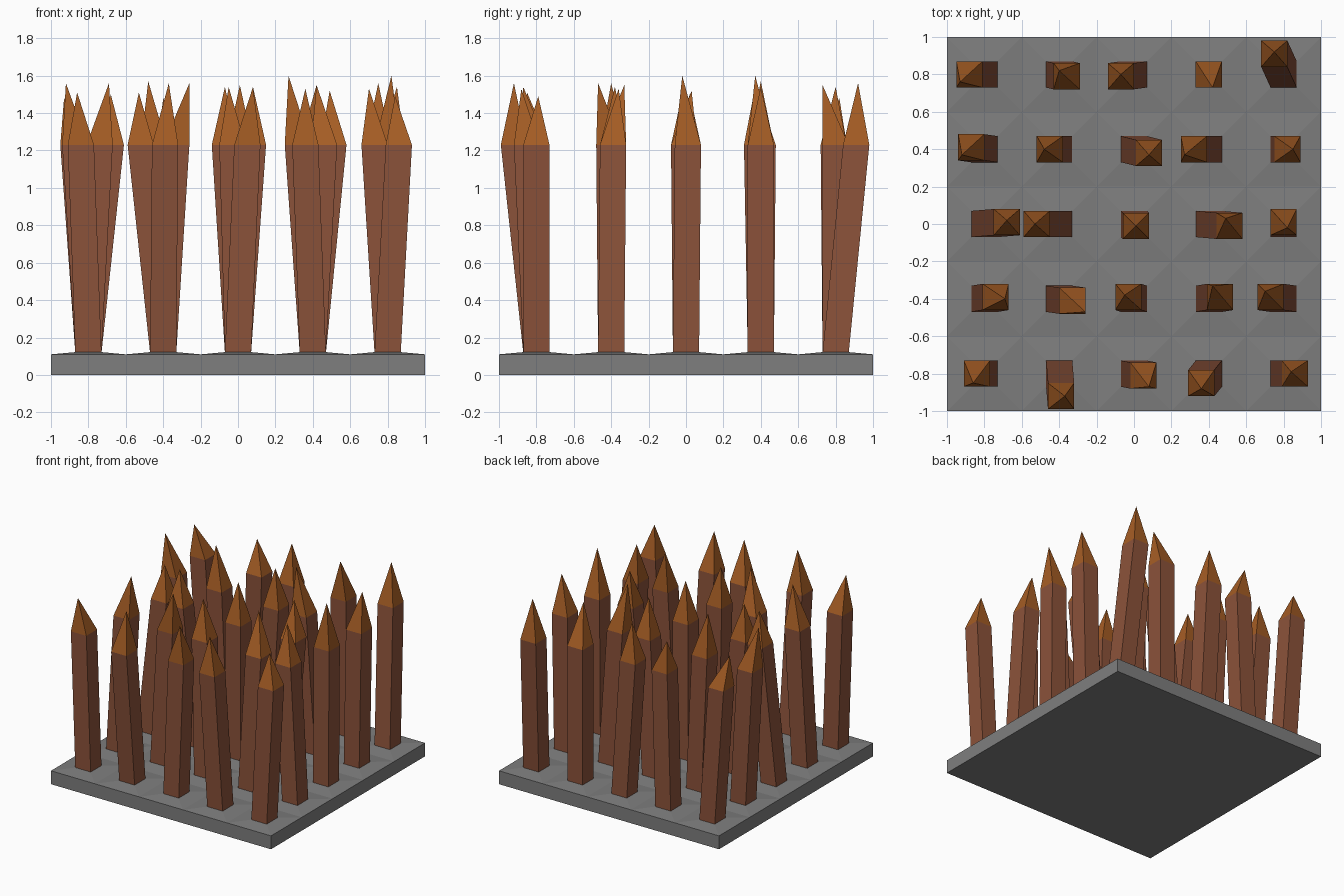
import bpy
import bmesh
from mathutils import Vector

default_cube = bpy.data.objects.get("Cube")
if default_cube:
    bpy.data.objects.remove(default_cube, do_unlink=True)


def make_material(name, colour):
    material = bpy.data.materials.new(name)
    material.use_nodes = True
    rgba = (*colour, 1.0)
    material.diffuse_color = rgba
    material.node_tree.nodes["Principled BSDF"].inputs["Base Color"].default_value = rgba
    return material


stone_grey = make_material("stone grey", (0.21, 0.21, 0.21))
wood_brown = make_material("wood brown", (0.26, 0.085, 0.042))
cut_wood = make_material("cut wood orange", (0.38, 0.11, 0.018))

CELL = 0.4
HALF = 0.07
PLATE_TOP = 0.11
FOOT = 0.122
SHOULDER = 1.23


def finish(name, bm, materials):
    bmesh.ops.remove_doubles(bm, verts=bm.verts, dist=0.0005)
    bmesh.ops.recalc_face_normals(bm, faces=bm.faces)
    mesh = bpy.data.meshes.new(name)
    bm.to_mesh(mesh)
    bm.free()
    for material in materials:
        mesh.materials.append(material)
    obj = bpy.data.objects.new(name, mesh)
    bpy.context.collection.objects.link(obj)
    return obj


def square(bm, centre, half, z):
    corners = ((-half, -half), (half, -half), (half, half), (-half, half))
    return [bm.verts.new((centre.x + a, centre.y + b, z)) for a, b in corners]


def bridge(bm, lower, upper):
    for i in range(len(lower)):
        j = (i + 1) % len(lower)
        bm.faces.new((lower[i], lower[j], upper[j], upper[i]))


def cell_centre(row, column):
    return Vector(((column - 2) * CELL, (2 - row) * CELL))


# Base plate: a slab whose square tiles rise slightly around each stake
plate = bmesh.new()
bottom = square(plate, Vector((0, 0)), 1, 0)
rim = square(plate, Vector((0, 0)), 1, PLATE_TOP)
plate.faces.new(bottom)
bridge(plate, bottom, rim)
for row in range(5):
    for column in range(5):
        centre = cell_centre(row, column)
        edge = square(plate, centre, CELL / 2, PLATE_TOP)
        foot = square(plate, centre, HALF, FOOT)
        bridge(plate, edge, foot)
        plate.faces.new(foot)
finish("base_plate", plate, [stone_grey])


# Stake: a leaning square post with a sharpened four-sided tip
def build_stake(name, centre, lean, tip_shift, tip_height):
    bm = bmesh.new()
    foot = square(bm, centre, HALF, FOOT - 0.005)
    shoulder = square(bm, centre + lean, HALF, SHOULDER)
    bm.faces.new(foot)
    bridge(bm, foot, shoulder)
    tip = bm.verts.new((*(centre + tip_shift), tip_height))
    for i in range(4):
        face = bm.faces.new((shoulder[i], shoulder[(i + 1) % 4], tip))
        face.material_index = 1
    finish(name, bm, [wood_brown, cut_wood])


# Per stake, in hundredths: lean x, lean y, tip x, tip y, tip height above one
stakes = (
    ((-8, 0, -13, -4, 48), (4, -1, 0, 2, 48), (-7, -1, -7, 0, 54),
     (0, 0, 2, -7, 55), (-5, 11, -5, 12, 56)),
    ((-7, 1, -12, -3, 56), (-5, 0, -8, 0, 57), (8, -2, 8, -3, 54),
     (-8, 0, -13, -3, 60), (2, 0, 5, 0, 54)),
    ((12, 1, 12, 2, 50), (-12, 0, -13, 0, 51), (1, -1, 1, -1, 55),
     (11, -1, 9, 3, 52), (0, 1, 2, -2, 60)),
    ((6, 1, 11, 0, 56), (7, -1, 14, -7, 56), (-3, 1, -5, 2, 54),
     (6, 1, 2, 7, 55), (-7, 1, -10, 4, 53)),
    ((-4, 0, -6, -5, 51), (1, -12, 3, -12, 56), (5, -1, 8, -7, 54),
     (-4, -5, -4, -8, 53), (6, 0, 4, 1, 49)),
)
for row, line in enumerate(stakes):
    for column, values in enumerate(line):
        lean_x, lean_y, tip_x, tip_y, rise = (v / 100 for v in values)
        build_stake(f"stake_row_{row + 1}_column_{column + 1}",
                    cell_centre(row, column),
                    Vector((lean_x, lean_y)), Vector((tip_x, tip_y)), 1 + rise)
